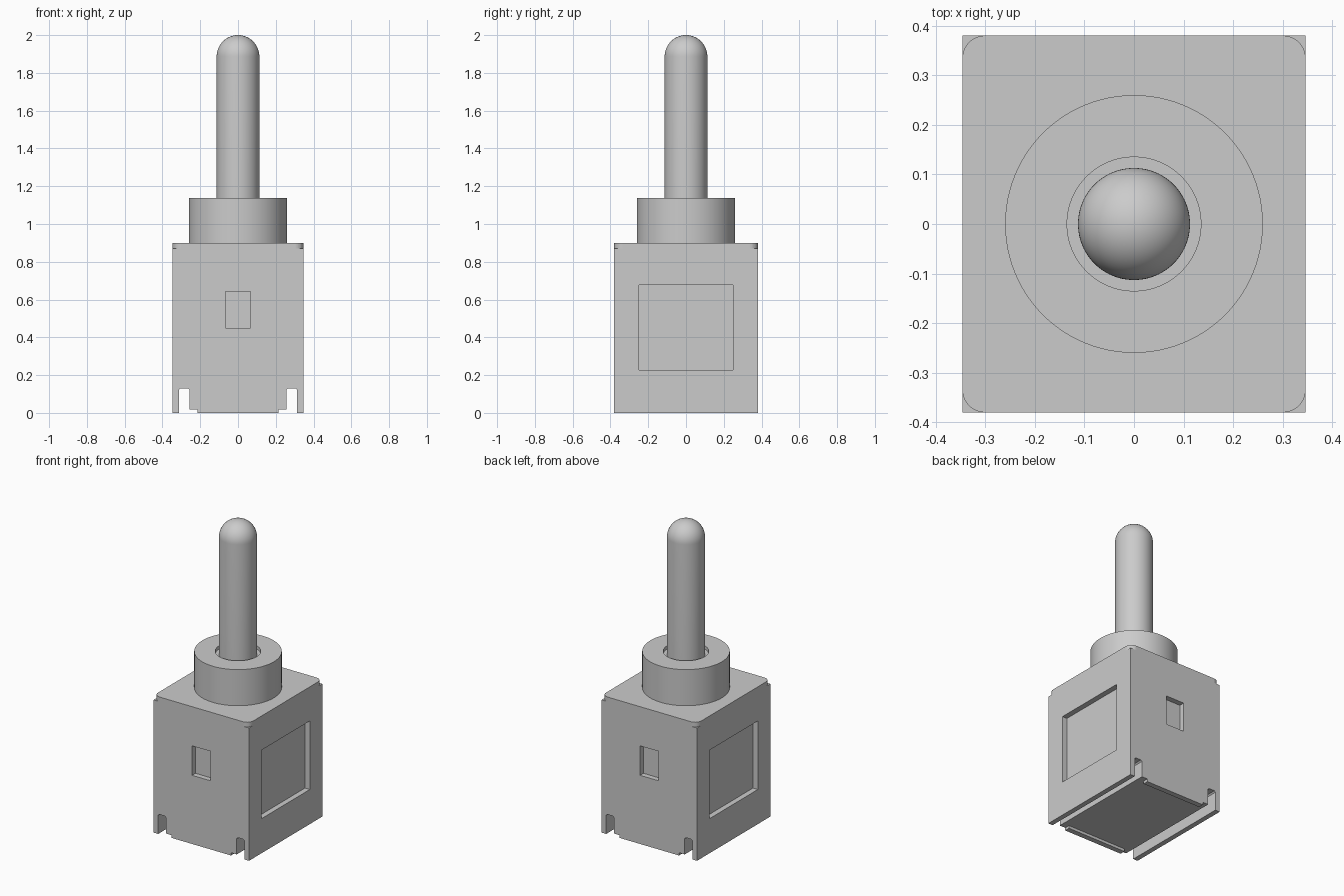
import bpy
import bmesh
from math import sin, cos, pi

cube = bpy.data.objects.get("Cube")
if cube:
    bpy.data.objects.remove(cube, do_unlink=True)

GREY = (0.6, 0.6, 0.6, 1)
grey = bpy.data.materials.new("plain grey")
grey.use_nodes = True
grey.diffuse_color = GREY
grey.node_tree.nodes["Principled BSDF"].inputs["Base Color"].default_value = GREY

HX, HY = 0.346, 0.38        # half width and half depth of the housing
WALL = 0.035                # sheet thickness
CAP_Z, TOP_Z = 0.87, 0.9    # underside and top of the rounded cap
COLLAR_Z, BORE_Z = 1.137, 1.115  # collar top and floor of its shallow bore
LIP = 0.018                 # height of the lower lips


def finish(name, bm):
    bmesh.ops.recalc_face_normals(bm, faces=bm.faces)
    mesh = bpy.data.meshes.new(name)
    bm.to_mesh(mesh)
    bm.free()
    mesh.materials.append(grey)
    obj = bpy.data.objects.new(name, mesh)
    bpy.context.collection.objects.link(obj)
    return obj


def prism(name, points, offset):
    """Extrude a closed outline of 3D points along an offset."""
    bm = bmesh.new()
    face = bm.faces.new([bm.verts.new(p) for p in points])
    ext = bmesh.ops.extrude_face_region(bm, geom=[face])
    moved = [g for g in ext["geom"] if isinstance(g, bmesh.types.BMVert)]
    bmesh.ops.translate(bm, verts=moved, vec=offset)
    return finish(name, bm)


def box(name, x0, x1, y0, y1, z0, z1):
    outline = [(x0, y0, z0), (x1, y0, z0), (x1, y1, z0), (x0, y1, z0)]
    return prism(name, outline, (0, 0, z1 - z0))


def lathe(name, profile, steps=96):
    """Spin a (radius, z) profile about the z axis."""
    bm = bmesh.new()
    verts = [bm.verts.new((r, 0, z)) for r, z in profile]
    edges = [bm.edges.new(pair) for pair in zip(verts, verts[1:])]
    bmesh.ops.spin(bm, geom=verts + edges, cent=(0, 0, 0), axis=(0, 0, 1),
                   angle=2 * pi, steps=steps)
    bmesh.ops.remove_doubles(bm, verts=bm.verts, dist=1e-5)
    obj = finish(name, bm)
    bpy.ops.object.select_all(action="DESELECT")
    obj.select_set(True)
    bpy.context.view_layer.objects.active = obj
    bpy.ops.object.shade_smooth_by_angle(angle=pi / 6)
    return obj


# Housing: front outline with two open slots, run from front to back
half = [(0.257, LIP), (0.257, 0.122), (0.265, 0.13), (0.305, 0.13), (0.313, 0.122),
        (0.313, 0), (HX, 0), (HX, CAP_Z)]
outline = half + [(-x, z) for x, z in reversed(half)]
housing = prism("housing", [(x, -HY, z) for x, z in outline], (0, 2 * HY, 0))

# Shallow windows on all four sides
cutters = []
for s, side in ((-1, "right"), (1, "left")):
    x0, x1 = sorted((s * (HX - WALL), s * (HX + 0.1)))
    cutters.append(box(side + "_window_cutter", x0, x1, -0.25, 0.25, 0.227, 0.676))
for s, side in ((-1, "front"), (1, "back")):
    y0, y1 = sorted((s * (HY - WALL), s * (HY + 0.1)))
    cutters.append(box(side + "_window_cutter", -0.067, 0.067, y0, y1, 0.45, 0.643))
for cutter in cutters:
    mod = housing.modifiers.new(cutter.name, "BOOLEAN")
    mod.operation = "DIFFERENCE"
    mod.solver = "EXACT"
    mod.object = cutter
    cutter.hide_render = True
    cutter.hide_set(True)
    cutter.display_type = "WIRE"

# Lower lips under the front and back walls
for s, side in ((-1, "front"), (1, "back")):
    y0, y1 = sorted((s * (HY - WALL), s * HY))
    box(side + "_lip", -0.215, 0.215, y0, y1, 0, LIP)

# Cap with rounded corners
R, N = 0.045, 10
corners = []
for i, (sx, sy) in enumerate(((1, 1), (-1, 1), (-1, -1), (1, -1))):
    for k in range(N + 1):
        a = (i + k / N) * pi / 2
        corners.append((sx * (HX - R) + R * cos(a), sy * (HY - R) + R * sin(a), CAP_Z))
prism("top_cap", corners, (0, 0, TOP_Z - CAP_Z))

# Collar with a shallow bore around the lever
lathe("collar", [(0, TOP_Z), (0.26, TOP_Z), (0.26, COLLAR_Z), (0.135, COLLAR_Z),
                 (0.135, BORE_Z), (0, BORE_Z)])

# Lever with a domed tip
LR = 0.113
dome = [(LR * cos(k * pi / 32), 2 - LR + LR * sin(k * pi / 32)) for k in range(16)]
lathe("lever", [(0, BORE_Z), (LR, BORE_Z)] + dome + [(0, 2)])
